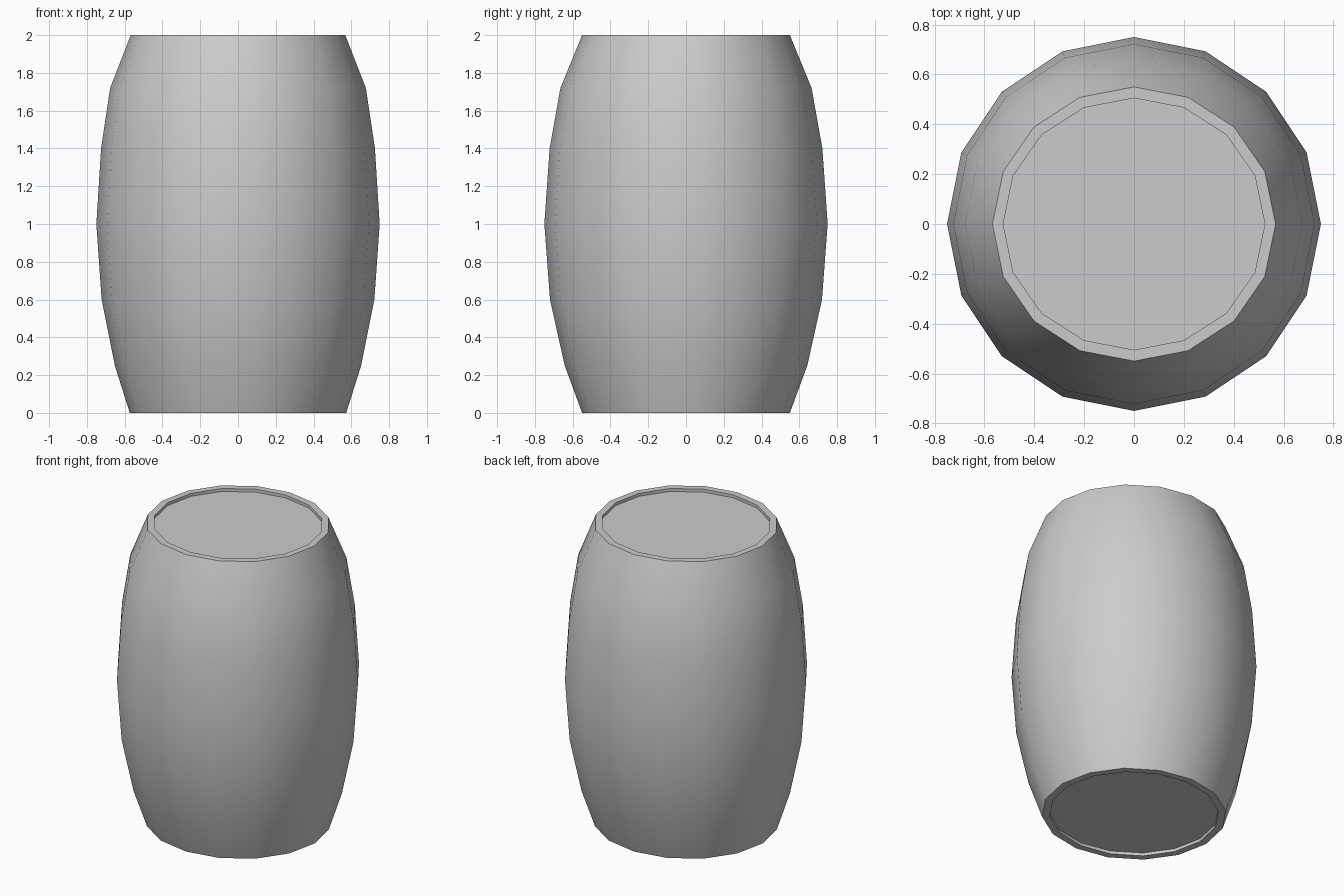
import bpy, bmesh
from math import cos, sin, tau, radians

cube = bpy.data.objects.get("Cube")
if cube:
    bpy.data.objects.remove(cube, do_unlink=True)

SIDES = 16

# Single plain grey
grey = bpy.data.materials.new("light_grey")
grey.use_nodes = True
color = (0.6, 0.6, 0.6, 1)
grey.diffuse_color = color
grey.node_tree.nodes["Principled BSDF"].inputs["Base Color"].default_value = color

# Rings from the recessed bottom, up the bulging wall, to the recessed lid:
# (x radius, y radius, height)
profile = [
    (0.525, 0.505, 0.02), (0.525, 0.505, 0.0), (0.573, 0.55, 0.0),
    (0.652, 0.642, 0.25), (0.722, 0.72, 0.6), (0.75, 0.75, 1.0),
    (0.725, 0.722, 1.4), (0.677, 0.665, 1.72), (0.568, 0.55, 2.0),
    (0.525, 0.505, 2.0), (0.525, 0.505, 1.98),
]

bm = bmesh.new()
rings = []
for rx, ry, z in profile:
    rings.append([bm.verts.new((rx * cos(tau * i / SIDES), ry * sin(tau * i / SIDES), z))
                  for i in range(SIDES)])

# Walls and rims between neighbouring rings
for low, high in zip(rings, rings[1:]):
    for i in range(SIDES):
        j = (i + 1) % SIDES
        bm.faces.new((low[i], low[j], high[j], high[i]))

# Sunken end discs
bm.faces.new(rings[0][::-1])
bm.faces.new(rings[-1])

mesh = bpy.data.meshes.new("barrel_body")
bm.to_mesh(mesh)
bm.free()
mesh.materials.append(grey)
barrel = bpy.data.objects.new("barrel_body", mesh)
bpy.context.collection.objects.link(barrel)

# Smooth wall with crisp rims
bpy.ops.object.select_all(action="DESELECT")
barrel.select_set(True)
bpy.context.view_layer.objects.active = barrel
bpy.ops.object.shade_smooth_by_angle(angle=radians(30))
